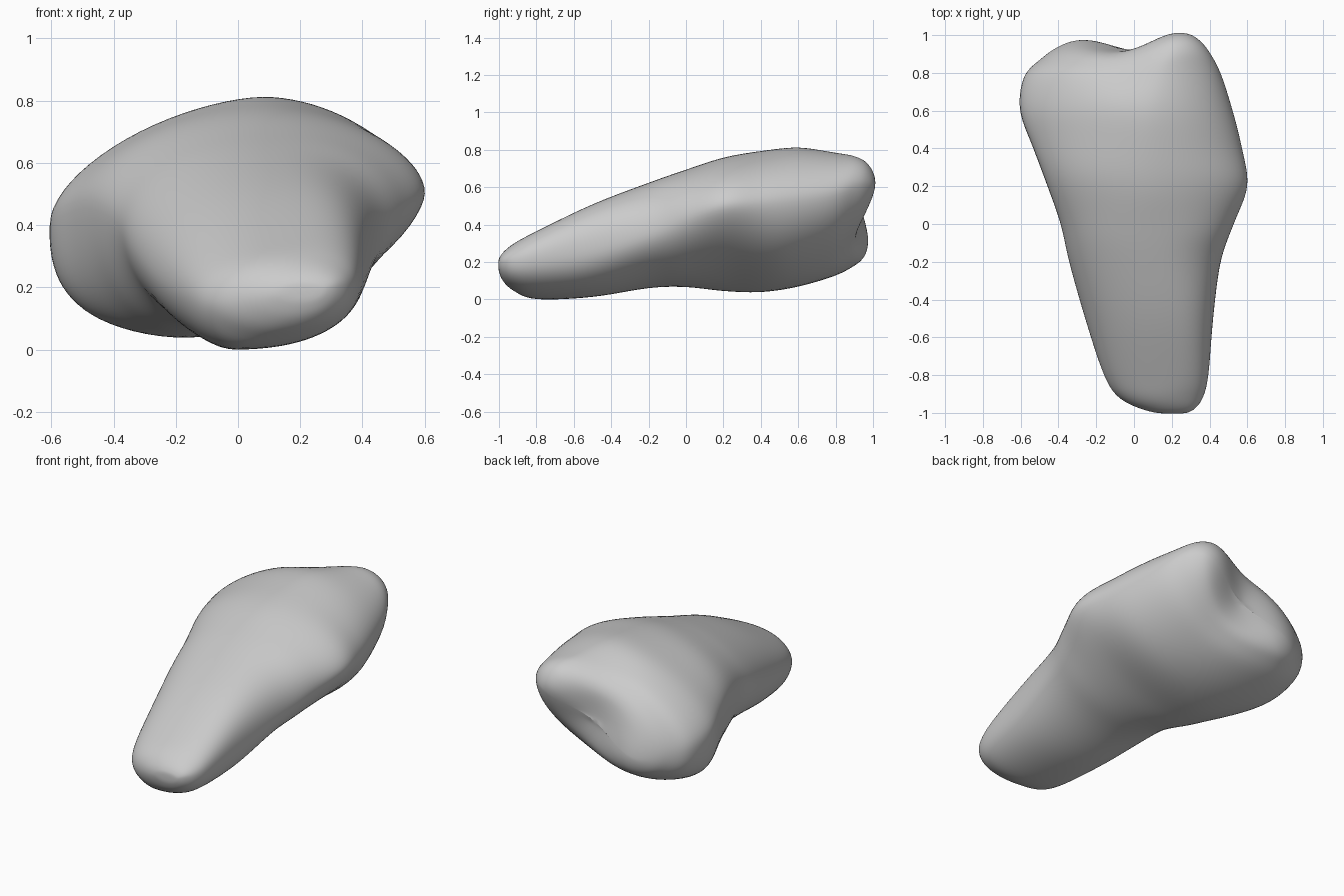
import bpy, bmesh, math
from mathutils import Vector

cube = bpy.data.objects.get("Cube")
if cube:
    bpy.data.objects.remove(cube, do_unlink=True)

SEGMENTS = 80
STEPS = 7

# Cross-sections along the length: y, then x and z of the right, left, top and bottom extremes
SECTIONS = [
    (-1.004, .14, .18, .27, .19, .21, .21, .2, .16),
    (-.98, .04, .17, .32, .2, .2, .25, .17, .1),
    (-.92, -.08, .16, .365, .2, .18, .3, .1, .045),
    (-.8, -.16, .18, .395, .22, .2, .365, 0, 0),
    (-.5, -.26, .24, .42, .27, .17, .51, -.02, .012),
    (-.2, -.345, .34, .46, .35, .12, .625, -.05, .06),
    (0, -.39, .41, .53, .44, .1, .695, -.07, .065),
    (.2, -.46, .46, .605, .5, .09, .76, -.13, .043),
    (.4, -.535, .46, .575, .51, .08, .795, -.17, .037),
    (.6, -.607, .42, .525, .53, .08, .815, -.2, .067),
    (.78, -.585, .38, .465, .56, .12, .79, -.24, .122),
    (.87, -.49, .35, .405, .6, .18, .765, -.25, .175),
    (.915, -.4, .33, .345, .61, .18, .72, -.24, .225),
    (.932, -.28, .33, .26, .59, .1, .63, -.16, .31),
    (.937, -.07, .42, .03, .48, -.02, .47, -.03, .43),
]

# Roundness of the four quarters: y, then upper left, upper right, lower right, lower left
CORNERS = [
    (-1.1, .9, 1, 1, .95),
    (-.6, .8, .95, 1.1, .9),
    (-.1, .9, 1, 1.05, 1.1),
    (.2, 1.1, 1.1, .9, 1.3),
    (.55, 1.1, 1.25, .7, 1.05),
    (1, 1.05, 1.15, .85, 1.1),
]


def spline(a, b, c, d, t):
    """Catmull-Rom blend of four values."""
    return b + t / 2 * (c - a + t * (2 * a - 5 * b + 4 * c - d + t * (3 * (b - c) + d - a)))


def smooth(low, high, value):
    t = min(max((value - low) / (high - low), 0), 1)
    return t * t * (3 - 2 * t)


def lofted_sections():
    last = len(SECTIONS) - 1
    for i in range(last):
        four = [SECTIONS[min(max(i + k, 0), last)] for k in (-1, 0, 1, 2)]
        for step in range(STEPS):
            yield [spline(*vals, step / STEPS) for vals in zip(*four)]
    yield SECTIONS[-1]


def corner_powers(y):
    for a, b in zip(CORNERS, CORNERS[1:]):
        if y <= b[0]:
            t = smooth(a[0], b[0], y)
            return [p + (q - p) * t for p, q in zip(a[1:], b[1:])]


def bump(x, z, centre_x, centre_z, radius):
    return math.exp(-((x - centre_x) ** 2 + (z - centre_z) ** 2) / radius ** 2)


def end_lobes(x, y, z):
    """Split the wide end into two knuckles with a groove between them."""
    t = smooth(.6, .92, y)
    across = x * .86 + (z - .46) * .51
    groove = .025 * math.exp(-(across / .15) ** 2)
    knuckles = .085 * bump(x, z, .24, .63, .18) + .045 * bump(x, z, -.27, .3, .17)
    dip = .025 * smooth(.62, .85, y) * smooth(.5, .7, z) * math.exp(-((x + .04) / .13) ** 2)
    return Vector((x, y + t * (knuckles - groove), z - dip))


def ring(section):
    y, xr, zr, xl, zl, xt, zt, xb, zb = section
    powers = corner_powers(y)
    for k in range(SEGMENTS):
        angle = math.tau * k / SEGMENTS
        c, s = math.cos(angle), math.sin(angle)
        x_side, z_side = (xl, zl) if c > 0 else (xr, zr)
        x_pole, z_pole = (xt, zt) if s > 0 else (xb, zb)
        power = powers[4 * k // SEGMENTS]
        x = x_pole + (x_side - x_pole) * abs(c) ** power
        z = z_side + (z_pole - z_side) * abs(s) ** power
        yield end_lobes(x, y, z)


# Loft the body and close both ends
bm = bmesh.new()
rings = [[bm.verts.new(p) for p in ring(s)] for s in lofted_sections()]
for a, b in zip(rings, rings[1:]):
    for k in range(SEGMENTS):
        n = (k + 1) % SEGMENTS
        bm.faces.new((a[k], a[n], b[n], b[k]))
for loop in (rings[0], rings[-1]):
    hub = bm.verts.new(sum((v.co for v in loop), Vector()) / SEGMENTS)
    for k in range(SEGMENTS):
        bm.faces.new((loop[k - 1], loop[k], hub))

# Soften the ridges
for _ in range(8):
    bmesh.ops.smooth_vert(bm, verts=bm.verts, factor=.4, use_axis_x=True,
                          use_axis_y=True, use_axis_z=True)
bmesh.ops.recalc_face_normals(bm, faces=bm.faces)

mesh = bpy.data.meshes.new("bone_body")
bm.to_mesh(mesh)
bm.free()
body = bpy.data.objects.new("bone_body", mesh)
bpy.context.collection.objects.link(body)

# Plain grey surface
grey = bpy.data.materials.new("light grey")
grey.use_nodes = True
grey.diffuse_color = (.6, .6, .6, 1)
grey.node_tree.nodes["Principled BSDF"].inputs["Base Color"].default_value = (.6, .6, .6, 1)
mesh.materials.append(grey)
for polygon in mesh.polygons:
    polygon.use_smooth = True
